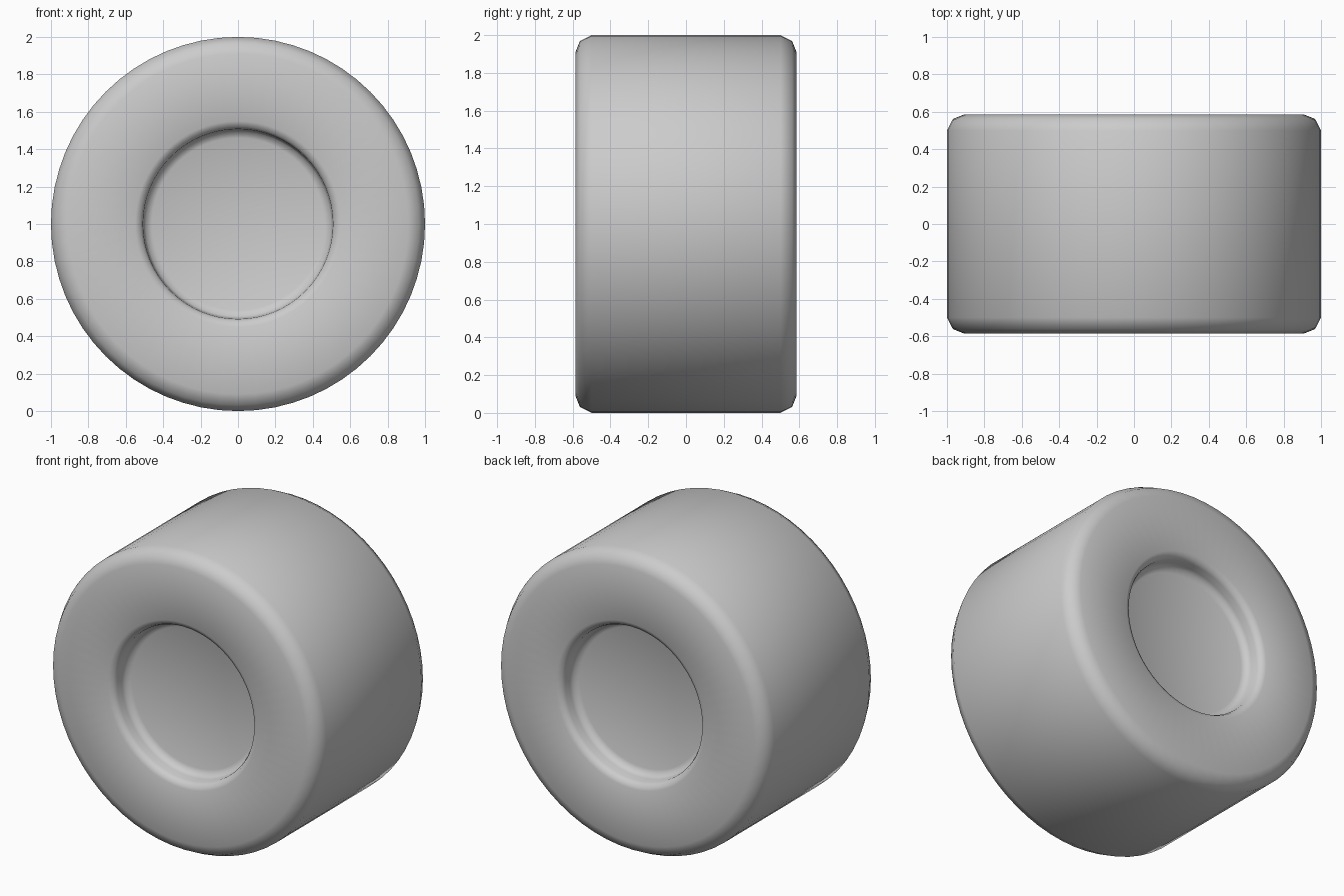
import bpy, bmesh, math

if "Cube" in bpy.data.objects:
    bpy.data.objects.remove(bpy.data.objects["Cube"])

SEGMENTS = 64
# half profile (radius, y) from hub centre out to the tread
HALF = [(0.46, 0.455), (0.495, 0.47), (0.505, 0.50), (0.508, 0.545),
        (0.52, 0.57), (0.55, 0.585), (0.91, 0.585), (0.968, 0.562), (1.0, 0.50)]
profile = [(r, -y) for r, y in HALF] + [(r, y) for r, y in reversed(HALF)]

# wheel: lathe the profile around the y axis
bm = bmesh.new()
rings = []
for r, y in profile:
    rings.append([bm.verts.new((r * math.cos(2 * math.pi * i / SEGMENTS), y,
                                1 + r * math.sin(2 * math.pi * i / SEGMENTS)))
                  for i in range(SEGMENTS)])
for a, b in zip(rings, rings[1:]):
    for i in range(SEGMENTS):
        j = (i + 1) % SEGMENTS
        bm.faces.new((a[i], a[j], b[j], b[i]))

# recessed hub floors as triangle fans
for ring, y in ((rings[0], -0.455), (rings[-1], 0.455)):
    centre = bm.verts.new((0, y, 1))
    for i in range(SEGMENTS):
        bm.faces.new((centre, ring[i], ring[(i + 1) % SEGMENTS]))

bmesh.ops.recalc_face_normals(bm, faces=bm.faces)
for f in bm.faces:
    f.smooth = True
mesh = bpy.data.meshes.new("wheel")
bm.to_mesh(mesh)
bm.free()
wheel = bpy.data.objects.new("wheel", mesh)
bpy.context.collection.objects.link(wheel)
